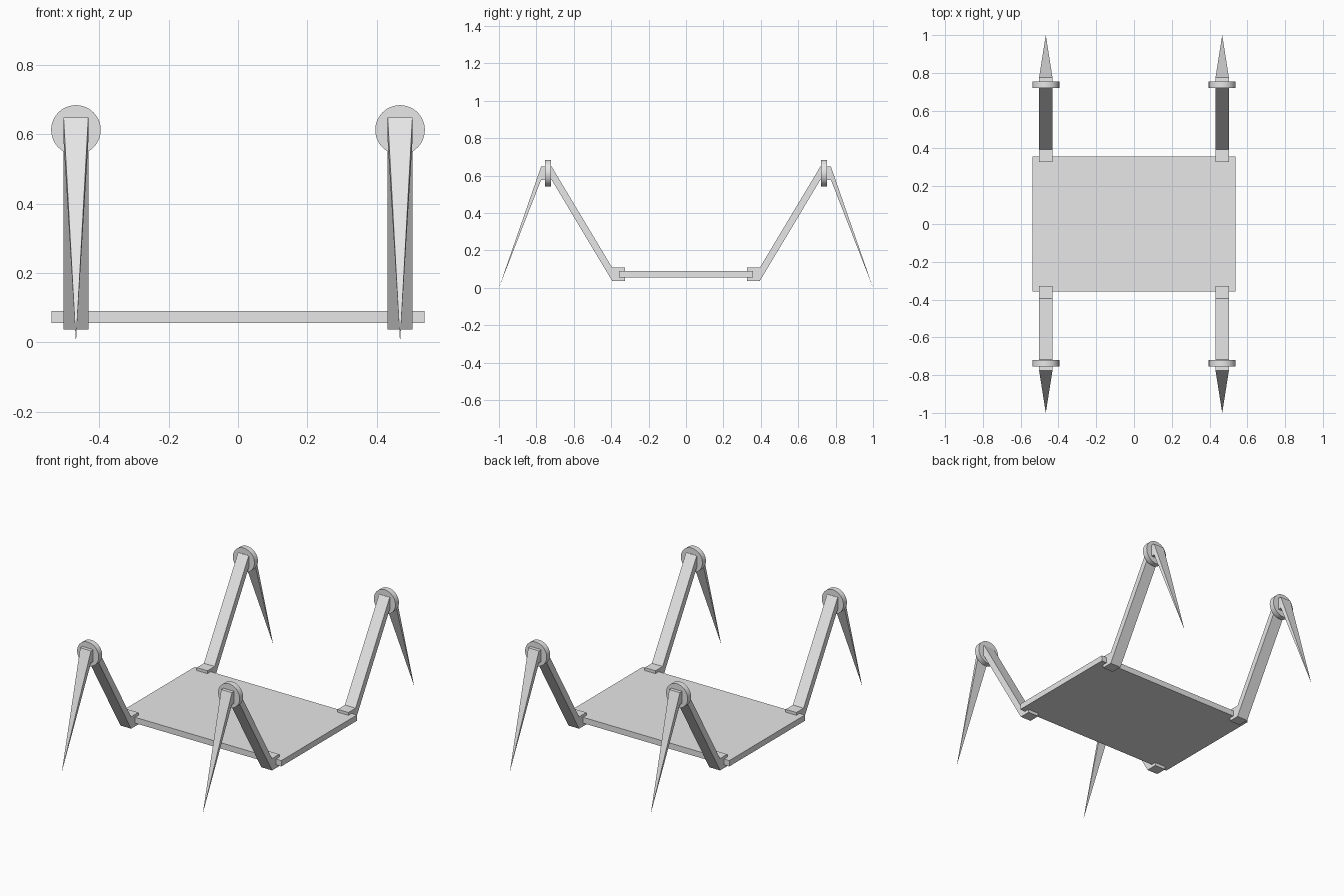
import bpy
import bmesh
from math import radians

cube = bpy.data.objects.get("Cube")
if cube:
    bpy.data.objects.remove(cube, do_unlink=True)

# Single plain grey
grey = bpy.data.materials.new("light_grey")
grey.use_nodes = True
grey.diffuse_color = (0.8, 0.8, 0.8, 1)
grey.node_tree.nodes["Principled BSDF"].inputs["Base Color"].default_value = (0.8, 0.8, 0.8, 1)

LEG_X = 0.467     # sideways offset of each leg
HALF = 0.0355     # half width of the square leg section
KNEE_Z = 0.612
HIP_Z = 0.0725


def add_leg(name, x, side):
    """Loft upright square sections outward: hip, limb, knee, pointed foot."""
    stations = [(0.327, HIP_Z, HALF), (0.395, HIP_Z, HALF),
                (0.718, KNEE_Z, HALF), (0.775, KNEE_Z, HALF)]
    corners = [(-1, -1), (1, -1), (1, 1), (-1, 1)]
    bm = bmesh.new()
    rings = [[bm.verts.new((x + cx * h, side * y, z + cz * h)) for cx, cz in corners]
             for y, z, h in stations]
    bm.faces.new(rings[0])
    for a, b in zip(rings, rings[1:]):
        for i in range(4):
            j = (i + 1) % 4
            bm.faces.new((a[i], a[j], b[j], b[i]))
    # Foot spike closes to one point on the ground
    tip = bm.verts.new((x, side, 0))
    for i in range(4):
        bm.faces.new((rings[-1][i], rings[-1][(i + 1) % 4], tip))
    bmesh.ops.recalc_face_normals(bm, faces=bm.faces)
    mesh = bpy.data.meshes.new(name)
    bm.to_mesh(mesh)
    bm.free()
    mesh.materials.append(grey)
    bpy.context.collection.objects.link(bpy.data.objects.new(name, mesh))


def add_knee_disc(name, x, side):
    bpy.ops.mesh.primitive_cylinder_add(
        vertices=48, radius=0.0715, depth=0.033,
        location=(x, side * 0.737, KNEE_Z), rotation=(radians(90), 0, 0))
    disc = bpy.context.object
    disc.name = name
    disc.data.materials.append(grey)
    bpy.ops.object.shade_smooth_by_angle(angle=radians(30))


# Flat body plate
bpy.ops.mesh.primitive_cube_add(size=1, location=(0, 0, 0.0735))
plate = bpy.context.object
plate.name = "body_plate"
plate.scale = (1.075, 0.716, 0.035)
bpy.ops.object.transform_apply(location=False, rotation=False, scale=True)
plate.data.materials.append(grey)

# Four legs with knee discs
for y_name, side in (("front", -1), ("back", 1)):
    for x_name, sx in (("left", 1), ("right", -1)):
        add_leg(f"{y_name}_{x_name}_leg", sx * LEG_X, side)
        add_knee_disc(f"{y_name}_{x_name}_knee_disc", sx * LEG_X, side)
